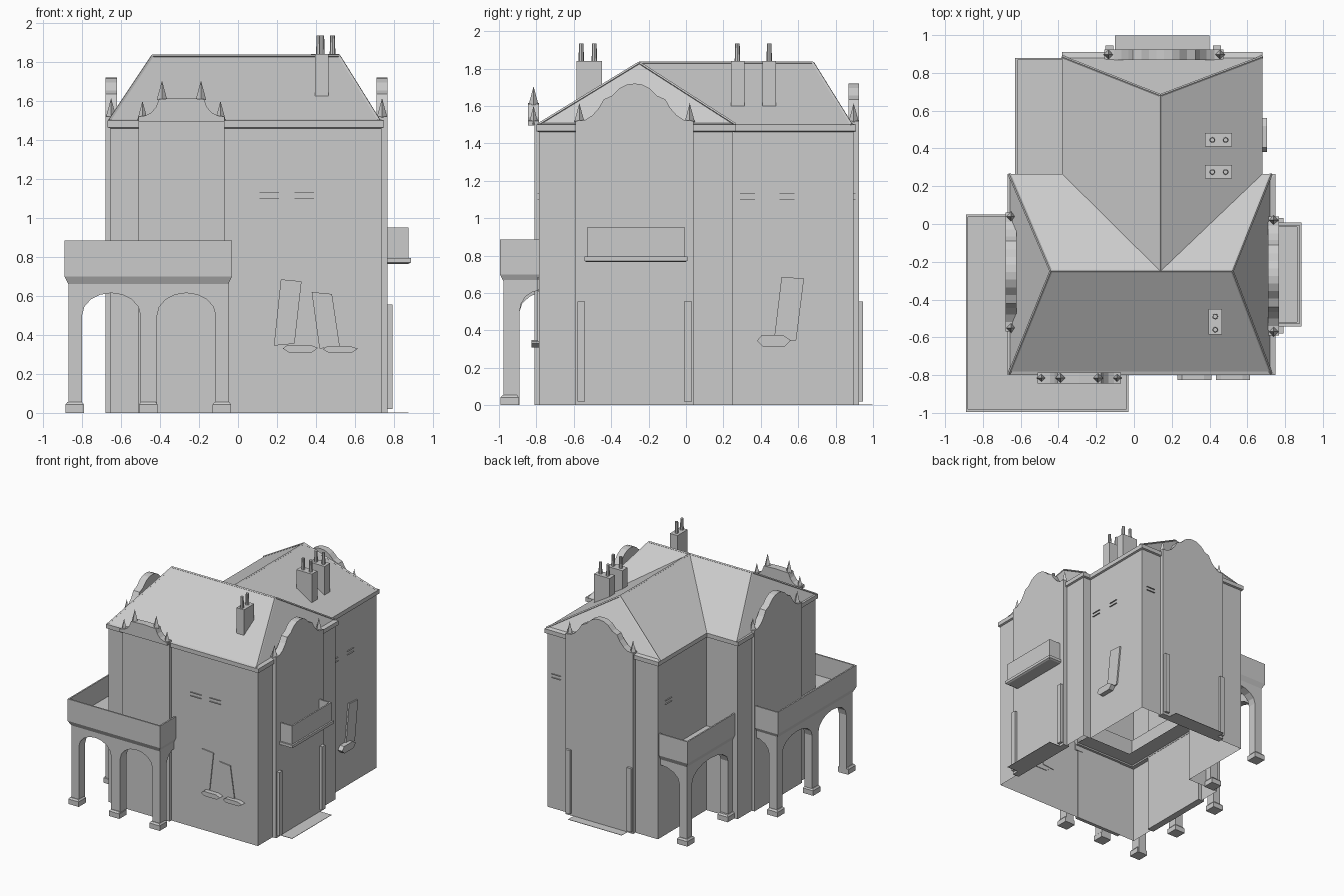
import bpy, bmesh, math
from mathutils import Vector

if "Cube" in bpy.data.objects:
    bpy.data.objects.remove(bpy.data.objects["Cube"])


def finish(name, bm):
    bmesh.ops.recalc_face_normals(bm, faces=bm.faces)
    me = bpy.data.meshes.new(name)
    bm.to_mesh(me)
    bm.free()
    ob = bpy.data.objects.new(name, me)
    bpy.context.collection.objects.link(ob)
    return ob


def mesh(name, verts, faces):
    bm = bmesh.new()
    vs = [bm.verts.new(v) for v in verts]
    for f in faces:
        bm.faces.new([vs[i] for i in f])
    return finish(name, bm)


def loft(name, poly, levels, bottom=True, top=True):
    """Right-angled counter-clockwise outline, lofted through (offset, z) levels."""
    n = len(poly)
    P = [Vector(p) for p in poly]
    nor = []
    for i in range(n):
        e = (P[(i + 1) % n] - P[i]).normalized()
        nor.append(Vector((e.y, -e.x)))
    verts, faces = [], []
    for d, z in levels:
        for i in range(n):
            p = P[i] + d * (nor[i] + nor[i - 1])
            verts.append((p.x, p.y, z))
    for k in range(len(levels) - 1):
        for i in range(n):
            j = (i + 1) % n
            faces.append((k*n + i, k*n + j, k*n + n + j, k*n + n + i))
    if bottom:
        faces.append(list(range(n)))
    if top:
        faces.append(list(range(len(verts) - n, len(verts))))
    return mesh(name, verts, faces)


def rect(x0, x1, y0, y1):
    return [(x0, y0), (x1, y0), (x1, y1), (x0, y1)]


def box(name, x0, x1, y0, y1, z0, z1):
    return loft(name, rect(x0, x1, y0, y1), [(0, z0), (0, z1)])


def slab(name, pts, axis, d0, d1):
    """Profile of (u, z) points, thickened along the x or y axis."""
    n = len(pts)
    at = (lambda u, d, z: (u, d, z)) if axis == 'y' else (lambda u, d, z: (d, u, z))
    verts = [at(u, d, z) for d in (d0, d1) for u, z in pts]
    faces = [list(range(n)), list(range(n, 2*n))]
    faces += [(i, (i+1) % n, n + (i+1) % n, n + i) for i in range(n)]
    return mesh(name, verts, faces)


def cone(name, x, y, z0, z1, r0, r1, seg):
    bm = bmesh.new()
    bmesh.ops.create_cone(bm, cap_ends=True, segments=seg, radius1=r0, radius2=r1, depth=z1 - z0)
    bmesh.ops.translate(bm, verts=bm.verts, vec=(x, y, (z0 + z1) / 2))
    return finish(name, bm)


def beam(name, a, b, r=0.008):
    a, b = Vector(a), Vector(b)
    ob = cone(name, 0, 0, 0, (b - a).length, r, r, 4)
    ob.rotation_mode = 'QUATERNION'
    ob.rotation_quaternion = (b - a).to_track_quat('Z', 'Y')
    ob.location = (a + b) / 2 - (b - a) / 2


# Main walls (open underneath) and cornice, T-shaped plan
plan = [(-.655, -.785), (.735, -.785), (.735, .25), (.665, .25),
        (.665, .895), (-.365, .895), (-.365, .25), (-.655, .25)]
loft("walls", plan, [(0, 0), (0, 1.5)], bottom=False, top=False)
loft("cornice", plan, [(0, 1.46), (.015, 1.465), (.015, 1.5), (-.02, 1.51)], bottom=False, top=False)

# Hipped roof with rear wing
e, r = 1.5, 1.83
rv = [(-.66, -.79, e), (.725, -.79, e), (.725, .265, e), (-.66, .265, e),
      (-.44, -.25, r), (.52, -.25, r), (.14, -.25, r), (-.38, .265, e),
      (.68, .265, e), (.68, .885, e), (-.38, .885, e), (.14, .68, r)]
mesh("roof", rv, [(0, 1, 5, 6, 4), (1, 2, 5), (2, 8, 6, 5), (3, 0, 4), (7, 3, 4, 6),
                  (8, 9, 11, 6), (9, 10, 11), (10, 7, 6, 11)])
for a, b in [(0, 4), (1, 5), (2, 5), (3, 4), (4, 5), (6, 11), (9, 11), (10, 11)]:
    beam("ridge_tiles", rv[a], rv[b])


# Curved gables with finials
def gable(name, c, half, axis, d0, d1, z0, spikes):
    pts = [(c - u, z) for u, z in half] + [(c + u, z) for u, z in reversed(half) if u > 0]
    w = half[0][0]
    slab(name, [(c - w, z0)] + pts + [(c + w, z0)], axis, d0, d1)
    m = (d0 + d1) / 2
    for u, z in spikes:
        for s in (-1, 1):
            x, y = (c + s*u, m) if axis == 'y' else (m, c + s*u)
            cone("finial", x, y, z, z + .1, .027, 0, 4)


big = [(.315, 1.52), (.265, 1.525), (.225, 1.55), (.19, 1.59), (.165, 1.635),
       (.12, 1.655), (.08, 1.695), (.04, 1.715), (0, 1.72)]
small = [(.22, 1.52), (.185, 1.525), (.155, 1.54), (.13, 1.57), (.115, 1.61), (0, 1.615)]
gable("right_gable", -.275, big, 'x', .71, .768, 0, [(.295, 1.515)])
gable("left_gable", -.255, big, 'x', -.68, -.622, 0, [(.295, 1.515)])
gable("back_gable", .16, big, 'y', .868, .925, 0, [(.295, 1.515)])
gable("front_gable", -.29, small, 'y', -.845, -.785, 1.495, [(.2, 1.5), (.1, 1.605)])
box("front_bay", -.51, -.07, -.81, -.78, 0, 1.5)

# Chimneys with pots
chims = [((.395, .465, -.585, -.45), [(.43, -.56), (.43, -.49)]),
         ((.375, .52, .24, .312), [(.415, .275), (.485, .275)]),
         ((.375, .52, .41, .482), [(.415, .445), (.485, .445)])]
for b, pots in chims:
    box("chimney", *b, 1.6, 1.84)
    for x, y in pots:
        cone("chimney_pot", x, y, 1.83, 1.935, .015, .012, 8)


# Arcades: walls with arched openings; a half arch dies into the building
def arcade(name, u0, u1, arches, axis, d0, d1, half=False):
    s = 1 if u1 > u0 else -1
    pts = [(u0, .67), (u0, 0)]
    for a, b in arches:
        c, w = (a + b) / 2, (b - a) / 2
        pts.append((u0 + s*a, 0))
        for i in range(9 if not half else 5):
            t = math.pi * (1 - i / 8)
            pts.append((u0 + s*(c + w*math.cos(t)), .5 + .115*math.sin(t)))
        if not half:
            pts.append((u0 + s*b, 0))
    if not half:
        pts.append((u1, 0))
    pts.append((u1, .67))
    slab(name, pts, axis, d0, d1)


arcade("front_arcade", -.87, -.045, [(.07, .37), (.455, .755)], 'y', -.975, -.89)
arcade("left_arcade", -.975, .035, [(.085, .455), (.54, .935)], 'x', -.87, -.8)
arcade("front_end_arch", -.975, -.78, [(.085, .31)], 'x', -.115, -.045, True)
arcade("left_end_arch", -.87, -.66, [(.07, .35)], 'y', -.04, .035, True)
arcade("rear_arcade", .86, .25, [(.07, .55)], 'x', -.61, -.54)
arcade("rear_end_arch", -.61, -.36, [(.07, .43)], 'y', .79, .86, True)

# Column bases
for x, y in [(-.838, -.943), (-.46, -.943), (-.083, -.943), (-.838, -.475),
             (-.838, 0), (-.578, .828), (-.578, .29)]:
    loft("column_base", rect(x - .048, x + .048, y - .048, y + .048),
         [(0, 0), (0, .042), (-.01, .055)])

# Terraces with flared moulding and parapet; the floor runs on into the house
tray = [(0, .66), (.02, .7), (.02, .885), (.008, .885), (.008, .71)]
loft("front_terrace", [(-.87, -.975), (-.05, -.975), (-.05, -.76), (-.62, -.76),
                       (-.62, .03), (-.87, .03)], tray)
loft("rear_terrace", rect(-.61, -.34, .23, .86), tray)
mesh("terrace_floor", [(-.65, -.78, .67), (-.05, -.78, .67), (-.05, -.63, .67),
                       (-.48, -.63, .67), (-.48, .03, .67), (-.65, .03, .67)], [range(6)])

# Right balcony
loft("balcony", rect(.74, .875, -.53, -.005),
     [(0, .765), (.013, .772), (.013, .795), (0, .795), (0, .95), (-.012, .95), (-.012, .81)])

# Door pilasters and doorsteps
for y in (-.56, .01):
    box("right_pilaster", .76, .792, y - .021, y + .021, .02, .555)
for x in (-.13, .44):
    box("back_pilaster", x - .021, x + .021, .915, .945, .02, .555)
box("right_step", .76, .875, -.53, -.005, 0, .003)
box("back_step", -.1, .4, .915, .998, 0, .003)


# Leaning boards and low pads against the walls
def board(u, z, w, h, lean, axis, d0, d1):
    q = [(u - w - lean, z - h), (u + w - lean, z - h + .01), (u + w + lean, z + h - .01), (u - w + lean, z + h)]
    slab("leaning_board", q, axis, d0, d1)


def pad(u, z, h, axis, d0, d1):
    slab("pad", [(u - .09, z), (u - .065, z + h), (u + .05, z + h), (u + .09, z + .003),
                 (u + .06, z - h), (u - .06, z - h)], axis, d0, d1)


board(.255, .515, .053, .17, .018, 'y', -.793, -.78)
board(.45, .475, .052, .145, -.02, 'y', -.793, -.78)
board(.55, .512, .06, .175, .021, 'x', .66, .677)
pad(.32, .33, .019, 'y', -.825, -.78)
pad(.525, .326, .017, 'y', -.825, -.78)
pad(.47, .345, .03, 'x', .66, .705)

# Thin upper window ledges
for z in (1.1, 1.13):
    for x in (.16, .34):
        box("window_ledge", x - .05, x + .05, -.795, -.78, z, z + .003)
    for y in (.33, .54):
        box("window_ledge", .66, .675, y - .04, y + .04, z, z + .003)
    box("window_ledge", -.375, -.36, .72, .8, z, z + .003)
    box("window_ledge", .54, .62, .89, .905, z, z + .003)
